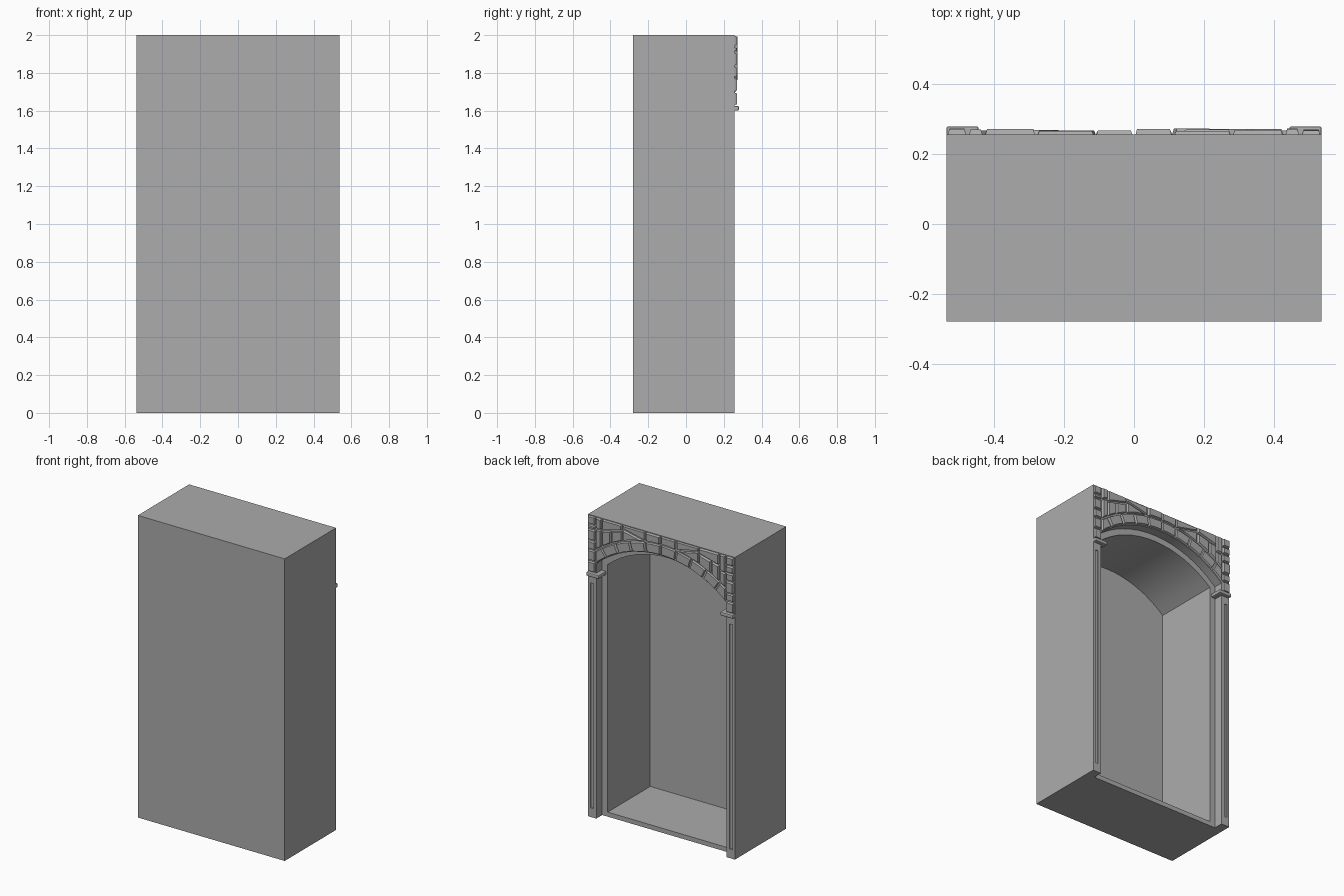
import bpy, bmesh, math, random

if "Cube" in bpy.data.objects:
    bpy.data.objects.remove(bpy.data.objects["Cube"])
random.seed(4)

stone_mat = bpy.data.materials.new("grey_stone")
stone_mat.diffuse_color = (0.412, 0.412, 0.412, 1)
stone_mat.use_nodes = True
stone_mat.node_tree.nodes["Principled BSDF"].inputs["Base Color"].default_value = stone_mat.diffuse_color

CZ = 1.159                      # centre height shared by all arch circles
R_IN, R_OUT, R_RING = 0.671, 0.711, 0.783
W_IN, W_OUT, W = 0.437, 0.477, 0.538
WALL = 0.257                    # plane of the decorated face


def make(name, bm):
    bmesh.ops.recalc_face_normals(bm, faces=bm.faces[:])
    me = bpy.data.meshes.new(name)
    bm.to_mesh(me)
    bm.free()
    ob = bpy.data.objects.new(name, me)
    bpy.context.collection.objects.link(ob)
    me.materials.append(stone_mat)
    return ob


def prism(name, pts, y0, y1):
    bm = bmesh.new()
    f = bm.faces.new([bm.verts.new((x, y0, z)) for x, z in pts])
    ext = bmesh.ops.extrude_face_region(bm, geom=[f])
    for v in ext["geom"]:
        if isinstance(v, bmesh.types.BMVert):
            v.co.y = y1
    return make(name, bm)


def rect(x0, x1, z0, z1):
    return [(x0, z0), (x1, z0), (x1, z1), (x0, z1)]


def arc_z(r, x):
    return CZ + math.sqrt(r * r - x * x)


def arch(w, r, z0, n=16):
    a = math.asin(w / r)
    top = [(r * math.sin(a - 2 * a * i / n), CZ + r * math.cos(a - 2 * a * i / n))
           for i in range(n + 1)]
    return [(-w, z0), (w, z0)] + top


# Main block with arched niche, stepped frame and sunken pilaster panels
body = prism("niche_block", rect(-W, W, 0, 2), -0.28, WALL)
cutters = [prism("niche_cutter", arch(W_IN, R_IN, 0.03), -0.25, 0.4),
           prism("frame_cutter", arch(W_OUT, R_OUT, -0.1), 0.195, 0.4)]
for s in (-1, 1):
    a, b = sorted((s * 0.499, s * 0.519))
    cutters.append(prism("panel_cutter", rect(a, b, 0.06, 1.55), WALL - 0.007, 0.4))
bpy.context.view_layer.objects.active = body
body.select_set(True)
for c in cutters:
    m = body.modifiers.new("cut", 'BOOLEAN')
    m.operation = 'DIFFERENCE'
    m.solver = 'EXACT'
    m.object = c
    bpy.ops.object.modifier_apply(modifier=m.name)
    bpy.data.objects.remove(c)
bpy.ops.object.shade_smooth_by_angle(angle=math.radians(20))


# Raised stones: flat outline, small joint gap, chamfered edge
def stone(bm, pts, gap=0.004):
    f = bm.faces.new([bm.verts.new((x, WALL - 0.002, z)) for x, z in pts])
    f.normal_update()
    if f.normal.y < 0:
        f.normal_flip()
        f.normal_update()
    bmesh.ops.inset_region(bm, faces=[f], thickness=gap, use_even_offset=True, use_boundary=True)
    f.normal_update()
    bmesh.ops.inset_region(bm, faces=[f], thickness=0.005, depth=random.uniform(0.011, 0.019),
                           use_even_offset=True, use_boundary=True)


def polar(r, a):
    x = r * math.sin(a)
    if abs(x) > W_OUT - 0.0001:
        x = math.copysign(W_OUT, x)
        return (x, arc_z(r, x))
    return (x, CZ + r * math.cos(a))


# Arch ring stones; the end stones are cut off at the pilaster
bm = bmesh.new()
amax = math.asin(W_OUT / R_OUT)
N = 10
for i in range(N):
    a0, a1 = (-amax + 2 * amax * (i + k) / N for k in (0, 1))
    am = (a0 + a1) / 2
    pts = []
    for p in [polar(R_OUT, a) for a in (a0, am, a1)] + [polar(R_RING, a) for a in (a1, am, a0)]:
        if all(math.dist(p, q) > 0.002 for q in pts):
            pts.append(p)
    stone(bm, pts)
make("arch_ring_stones", bm)

# Spandrel stones between ring and top edge
bm = bmesh.new()
cols = [0.0, 0.112, 0.28, 0.43]
for s in (-1, 1):
    def low(x):
        return (s * x, arc_z(R_RING, x))
    for x0, x1 in zip(cols, cols[1:] + [W_OUT]):
        xm = (x0 + x1) / 2 + random.uniform(-0.02, 0.02)
        if x0 < 0.1:                                   # shallow stones at the crown
            stone(bm, [low(x0), low(xm), low(x1), (s * x1, 2), (s * x0, 2)])
        elif x0 < 0.2:                                 # sloping pair next to the crown
            zs = arc_z(R_RING, x1) + 0.08
            stone(bm, [low(x0), (s * x1, zs), (s * x1, 2), (s * x0, 2)])
            stone(bm, [low(x0), low(xm), low(x1), (s * x1, zs)], 0.003)
        elif x1 - x0 > 0.08:                           # tall stones under a tilted slab
            za, zb = 1.96, 1.92
            zm = za + (zb - za) * (xm - x0) / (x1 - x0)
            stone(bm, [(s * x0, za), (s * x1, zb), (s * x1, 2), (s * x0, 2)])
            stone(bm, [low(x0), low(xm), (s * xm, zm), (s * x0, za)])
            stone(bm, [low(xm), low(x1), (s * x1, zb), (s * xm, zm)])
        else:                                          # narrow stack beside the pilaster
            zj = 1.90 + 0.02 * s
            stone(bm, [low(x0), low(x1), (s * x1, zj), (s * x0, zj + 0.01)])
            stone(bm, [(s * x0, zj + 0.01), (s * x1, zj), (s * x1, 2), (s * x0, 2)])
make("spandrel_stones", bm)

# Stacked stones above each capital
bm = bmesh.new()
for s in (-1, 1):
    z = [1.625, 1.70, 1.765 + 0.01 * s, 1.835, 1.90 + 0.01 * s, 1.94, 2.0]
    for i in range(6):
        stone(bm, rect(s * W_OUT, s * W, z[i], z[i + 1]))
make("pilaster_stones", bm)

# Capitals with rounded edges wrapping the pilaster
for s, side in ((-1, "left"), (1, "right")):
    a, b = sorted((s * 0.445, s * W))
    cap = prism(side + "_capital", rect(a, b, 1.6, 1.625), 0.196, 0.28)
    m = cap.modifiers.new("round", 'BEVEL')
    m.width = 0.007
    m.segments = 2
